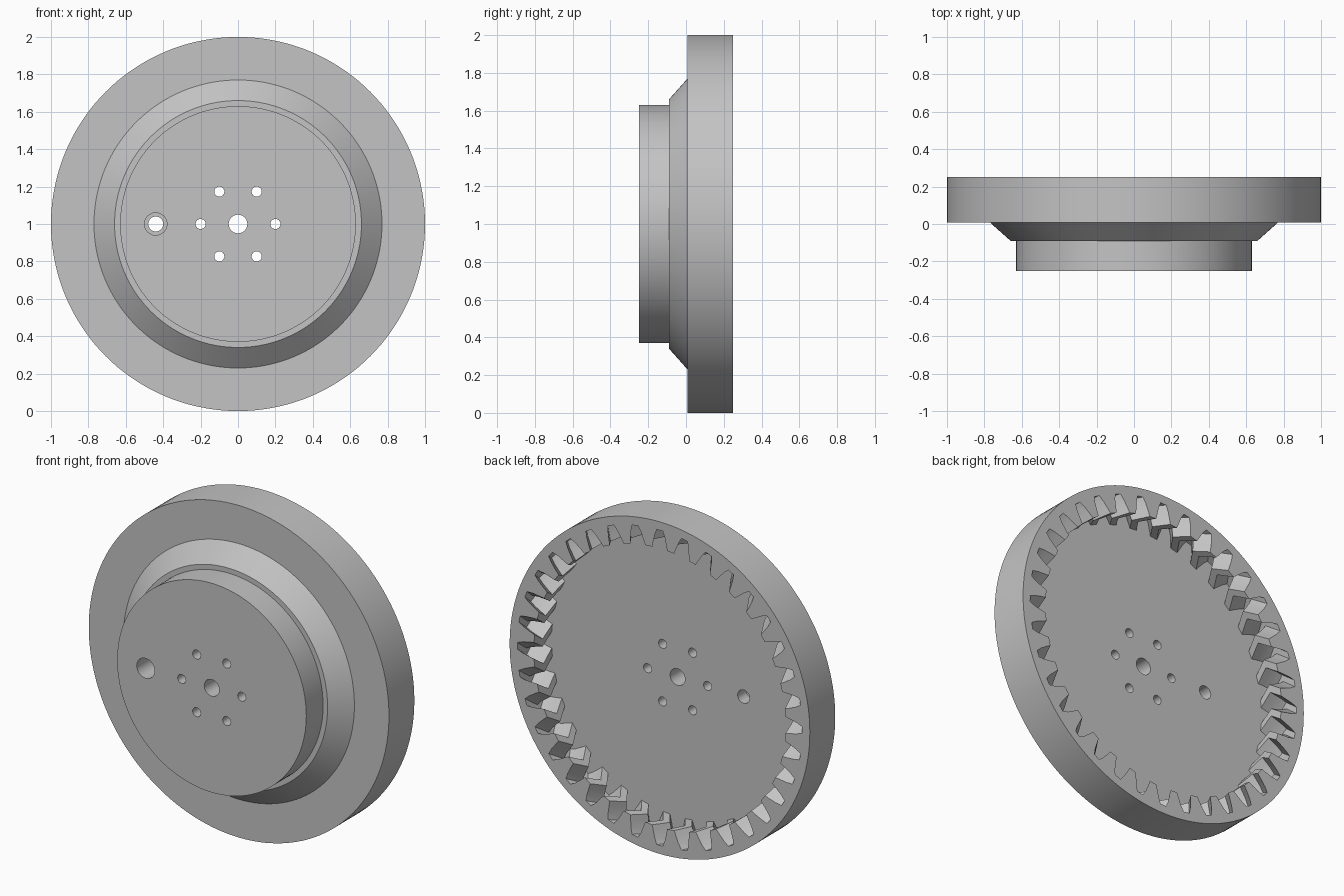
import bpy, bmesh
from math import sin, cos, pi, radians

if "Cube" in bpy.data.objects:
    bpy.data.objects.remove(bpy.data.objects["Cube"], do_unlink=True)

grey = bpy.data.materials.new("plain_grey")
grey.use_nodes = True
COLOUR = (0.55, 0.55, 0.55, 1)
grey.diffuse_color = COLOUR
grey.node_tree.nodes["Principled BSDF"].inputs["Base Color"].default_value = COLOUR

CENTRE_Z = 1.0
BACK, FLOOR, FRONT = 0.25, 0.08, -0.25


def loft(name, rings):
    """Skin equal-length closed rings of points and cap both ends."""
    bm = bmesh.new()
    loops = [[bm.verts.new(p) for p in ring] for ring in rings]
    n = len(loops[0])
    for a, b in zip(loops, loops[1:]):
        for i in range(n):
            j = (i + 1) % n
            bm.faces.new((a[i], a[j], b[j], b[i]))
    bm.faces.new(loops[0])
    bm.faces.new(loops[-1])
    bmesh.ops.recalc_face_normals(bm, faces=bm.faces)
    mesh = bpy.data.meshes.new(name)
    bm.to_mesh(mesh)
    bm.free()
    mesh.materials.append(grey)
    ob = bpy.data.objects.new(name, mesh)
    bpy.context.collection.objects.link(ob)
    return ob


def polar(r, a, y, x=0, z=CENTRE_Z):
    return (x - r * cos(a), y, z + r * sin(a))


def turned(name, profile, segments, x=0, z=CENTRE_Z):
    """Solid of revolution about the y direction from (radius, y) pairs."""
    return loft(name, [[polar(r, 2 * pi * i / segments, y, x, z)
                        for i in range(segments)] for r, y in profile])


# Stepped wheel body: hub, bevelled shoulder and rim
wheel = turned("ring_gear_wheel",
               [(0.63, FRONT), (0.63, -0.09), (0.66, -0.09),
                (0.77, 0.008), (1, 0.008), (1, BACK)], 144)

# Herringbone tooth spaces inside the rim
TEETH, TWIST = 36, 4.0
half_space = [(0.84, 3.4), (0.875, 2.8), (0.915, 2.1), (0.95, 1.2)]
space = half_space + [(r, -a) for r, a in reversed(half_space)]


def gear_ring(y, twist):
    return [polar(r, radians(90 + 360 * k / TEETH - a + twist), y)
            for k in range(TEETH) for r, a in space]


middle = (BACK + FLOOR) / 2
over = 0.02
cutters = [loft("gear_cutter", [
    gear_ring(BACK + over, -TWIST * over / (BACK - middle)),
    gear_ring(middle, TWIST),
    gear_ring(FLOOR, 0)])]

# Shaft hole, bolt circle and counterbored handle hole
THROUGH = (FRONT - 0.1, BACK + 0.1)


def drill(radius, x, z, ends=THROUGH, segments=32):
    cutters.append(turned("hole_cutter", [(radius, y) for y in ends], segments, x, z))


drill(0.05, 0, CENTRE_Z)
for k in range(6):
    a = k * pi / 3
    drill(0.027, 0.2 * cos(a), CENTRE_Z + 0.2 * sin(a))
cutters.append(turned("handle_hole_cutter",
                      [(0.06, THROUGH[0]), (0.06, 0), (0.04, 0), (0.04, THROUGH[1])],
                      32, -0.44))

# Cut everything, bake the result and remove the cutters
for c in cutters:
    c.hide_render = True
    mod = wheel.modifiers.new("cut", 'BOOLEAN')
    mod.operation = 'DIFFERENCE'
    mod.solver = 'EXACT'
    mod.object = c
bpy.context.view_layer.update()
result = bpy.data.meshes.new_from_object(
    wheel.evaluated_get(bpy.context.evaluated_depsgraph_get()))
wheel.modifiers.clear()
wheel.data = result
for c in cutters:
    bpy.data.objects.remove(c, do_unlink=True)

bpy.ops.object.select_all(action='DESELECT')
wheel.select_set(True)
bpy.context.view_layer.objects.active = wheel
bpy.ops.object.shade_smooth_by_angle(angle=radians(25))
